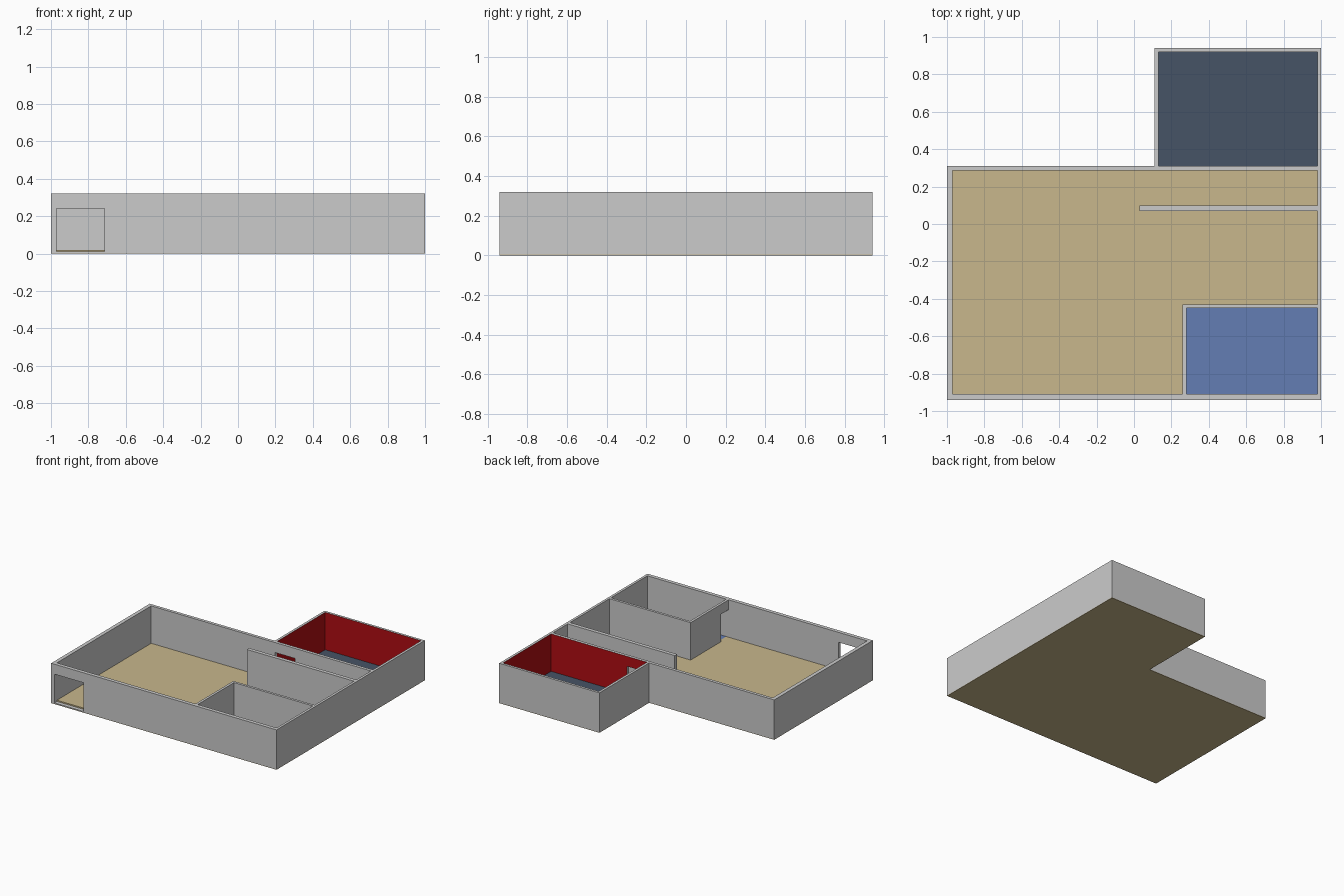
import bpy, bmesh

if "Cube" in bpy.data.objects:
    bpy.data.objects.remove(bpy.data.objects["Cube"])

H = 0.32       # wall height
BASE = 0.004   # underside slab thickness
FLOOR = 0.02   # finished floor level


def material(name, rgb):
    m = bpy.data.materials.new(name)
    m.diffuse_color = (*rgb, 1)
    m.use_nodes = True
    m.node_tree.nodes["Principled BSDF"].inputs["Base Color"].default_value = m.diffuse_color
    return m


def prism(name, pts, z0, z1, mat=None):
    """Extrude a plan outline from z0 to z1."""
    bm = bmesh.new()
    face = bm.faces.new([bm.verts.new((x, y, z0)) for x, y in pts])
    top = bmesh.ops.extrude_face_region(bm, geom=[face])["geom"]
    bmesh.ops.translate(bm, vec=(0, 0, z1 - z0),
                        verts=[v for v in top if isinstance(v, bmesh.types.BMVert)])
    bmesh.ops.recalc_face_normals(bm, faces=bm.faces)
    me = bpy.data.meshes.new(name)
    bm.to_mesh(me)
    bm.free()
    if mat:
        me.materials.append(mat)
    ob = bpy.data.objects.new(name, me)
    bpy.context.collection.objects.link(ob)
    return ob


def rect(x0, x1, y0, y1):
    return [(x0, y0), (x1, y0), (x1, y1), (x0, y1)]


def cut(target, pts, z0, z1):
    """Subtract a prism from the target, then discard the cutter."""
    cutter = prism("cutter", pts, z0, z1)
    cutter.hide_render = True
    mod = target.modifiers.new("cut", 'BOOLEAN')
    mod.operation, mod.solver, mod.object = 'DIFFERENCE', 'EXACT', cutter
    bpy.context.view_layer.objects.active = target
    bpy.ops.object.modifier_apply(modifier=mod.name)
    bpy.data.objects.remove(cutter)


def is_lining(f):
    c = f.calc_center_median()
    return (abs(f.normal.z) < 0.1 and 0.125 < c.x < 0.985
            and 0.305 < c.y < 0.925)


def keep_faces(ob, test):
    bm = bmesh.new()
    bm.from_mesh(ob.data)
    bm.normal_update()
    bmesh.ops.delete(bm, geom=[f for f in bm.faces if not test(f)], context='FACES')
    bm.to_mesh(ob.data)
    bm.free()


tan = material("tan_floor", (0.578, 0.474, 0.262))
blue = material("blue_floor", (0.127, 0.205, 0.456))
slate = material("slate_floor", (0.061, 0.087, 0.133))
red = material("red_paint", (0.434, 0.004, 0.006))

# L-shaped house outline
outline = [(-1, -0.94), (1, -0.94), (1, 0.94), (0.11, 0.94), (0.11, 0.31), (-1, 0.31)]
prism("base_slab", outline, 0, BASE, tan)

# Walls: solid block with the rooms and doorways cut out
walls = prism("walls", outline, BASE, H)
main_room = [(-0.97, -0.91), (0.26, -0.91), (0.26, -0.43), (0.98, -0.43),
             (0.98, 0.07), (0.03, 0.07), (0.03, 0.10), (0.98, 0.10),
             (0.98, 0.285), (-0.97, 0.285)]
small_room = rect(0.28, 0.98, -0.91, -0.45)
back_room = rect(0.13, 0.98, 0.31, 0.92)
for room in (main_room, small_room, back_room):
    cut(walls, room, -0.1, H + 0.1)

# Entrance, back room door, small room door
for door in (rect(-0.97, -0.715, -0.96, -0.90),
             rect(0.13, 0.305, 0.27, 0.32),
             rect(0.25, 0.29, -0.91, -0.815)):
    cut(walls, door, 0.01, 0.24)

# Red painted inside of the back room
lining = walls.copy()
lining.data = walls.data.copy()
lining.name = "back_room_red_walls"
bpy.context.collection.objects.link(lining)
keep_faces(walls, lambda f: not is_lining(f))
keep_faces(lining, is_lining)
lining.data.materials.clear()
lining.data.materials.append(red)

# Floors; the main floor runs under the inner doorways
prism("main_floor", [(-0.97, -0.91), (0.28, -0.91), (0.28, -0.45), (0.98, -0.45),
                     (0.98, 0.31), (-0.97, 0.31 - 0.005)], BASE, FLOOR, tan)
prism("small_room_floor", small_room, BASE, FLOOR, blue)
prism("back_room_floor", back_room, BASE, FLOOR, slate)
